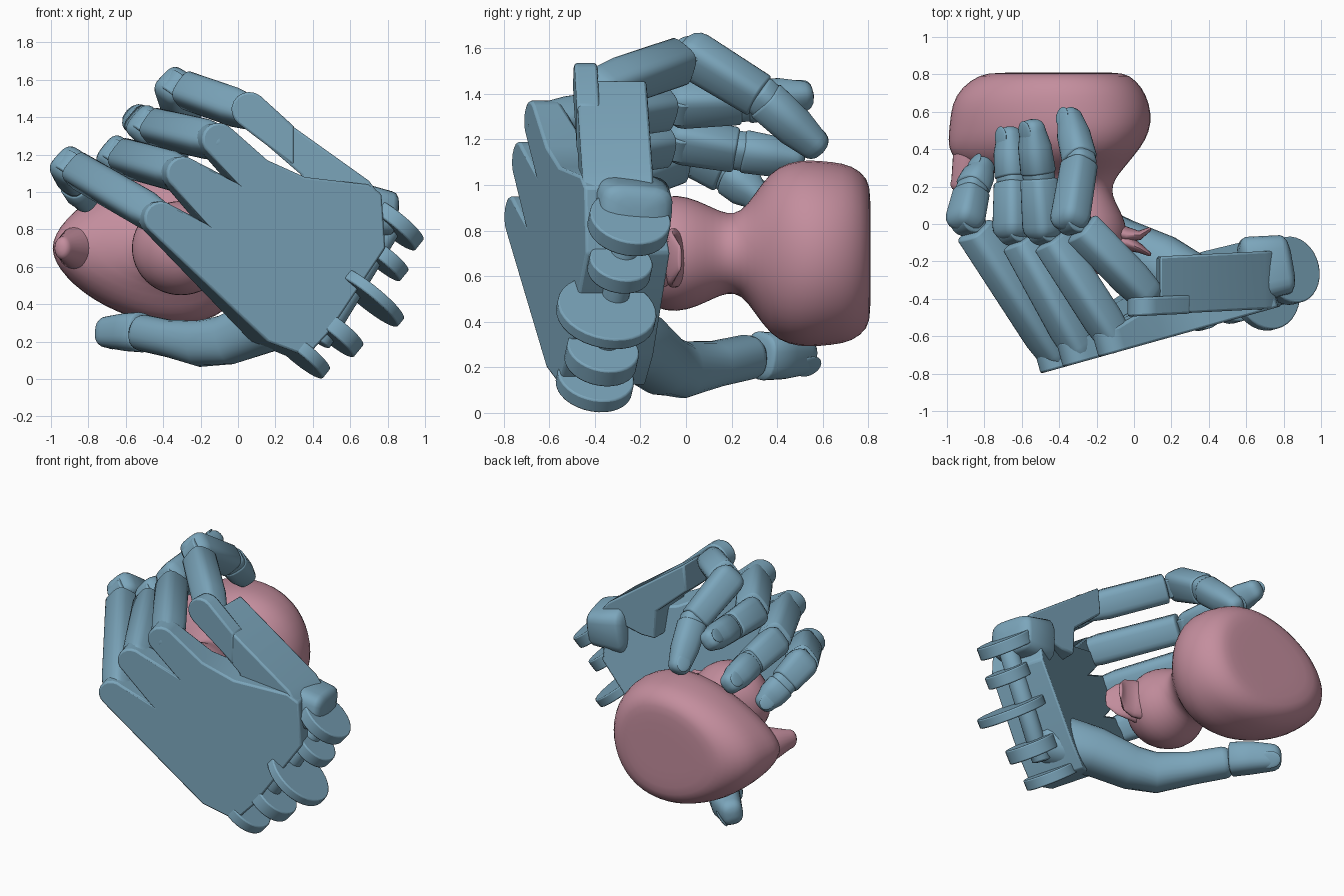
import bpy, bmesh, math
from mathutils import Vector as V, Matrix

if "Cube" in bpy.data.objects:
    bpy.data.objects.remove(bpy.data.objects["Cube"])

def mat(name, c):
    m = bpy.data.materials.new(name)
    m.diffuse_color = (*c, 1)
    m.use_nodes = True
    m.node_tree.nodes["Principled BSDF"].inputs["Base Color"].default_value = m.diffuse_color
    return m

BLUE = mat("blue_plastic", (0.2, 0.38, 0.5))
PINK = mat("pink_rubber", (0.55, 0.27, 0.34))
SIDE = V((0.62, 0.17, 0.77)).normalized()      # hinge axis of knuckles and wrist

def make(name, bm, m, angle=40, bevel=0, subsurf=0):
    bmesh.ops.recalc_face_normals(bm, faces=bm.faces[:])
    me = bpy.data.meshes.new(name)
    bm.to_mesh(me)
    bm.free()
    me.materials.append(m)
    ob = bpy.data.objects.new(name, me)
    bpy.context.collection.objects.link(ob)
    bpy.ops.object.select_all(action='DESELECT')
    bpy.context.view_layer.objects.active = ob
    ob.select_set(True)
    if bevel:
        b = ob.modifiers.new("bevel", 'BEVEL')
        b.width, b.segments, b.limit_method = bevel, 2, 'ANGLE'
    if subsurf:
        s = ob.modifiers.new("smooth", 'SUBSURF')
        s.levels = s.render_levels = subsurf
    bpy.ops.object.shade_smooth_by_angle(angle=math.radians(angle))
    return ob

def skin(rings):
    bm = bmesh.new()
    rows = [[bm.verts.new(p) for p in r] for r in rings]
    n = len(rows[0])
    for a, b in zip(rows, rows[1:]):
        for i in range(n):
            bm.faces.new((a[i], a[(i+1) % n], b[(i+1) % n], b[i]))
    bm.faces.new(rows[0][::-1])
    bm.faces.new(rows[-1])
    return bm

def limb(name, pts, radii, caps=(1, 1), power=2.8, side=SIDE, n=24, m=BLUE):
    """Rounded tube along pts; radii = (half width, half depth) per point."""
    pts = [V(p) for p in pts]
    dirs = [(pts[min(i+1, len(pts)-1)] - pts[max(i-1, 0)]).normalized() for i in range(len(pts))]
    st = []
    steps = [math.radians(a) for a in (84, 65, 45, 22)]
    for a in steps:
        st.append((pts[0] - dirs[0]*radii[0][1]*caps[0]*math.sin(a), dirs[0], radii[0], math.cos(a)**0.7))
    for p, d, r in zip(pts, dirs, radii):
        st.append((p, d, r, 1))
    for a in reversed(steps):
        st.append((pts[-1] + dirs[-1]*radii[-1][1]*caps[1]*math.sin(a), dirs[-1], radii[-1], math.cos(a)**0.7))
    f = lambda v: math.copysign(abs(v)**(2/power), v)
    rings = []
    for p, d, r, k in st:
        s = (side - d*side.dot(d)).normalized()
        u = d.cross(s)
        angles = [2*math.pi*i/n for i in range(n)]
        rings.append([p + s*f(math.cos(t))*r[0]*k + u*f(math.sin(t))*r[1]*k for t in angles])
    return make(name, skin(rings), m)

def nail(name, p, d, r, size):
    s = (SIDE - d*SIDE.dot(d)).normalized()
    out = d.cross(s)
    if out.dot(p - V((-0.4, 0.3, 0.7))) < 0:
        out = -out
    bm = bmesh.new()
    axes = Matrix((s, d, out)).transposed().to_4x4()
    bmesh.ops.create_uvsphere(bm, u_segments=20, v_segments=12, radius=1,
                              matrix=Matrix.Translation(p + out*r) @ axes @ Matrix.Diagonal((*size, 1)))
    make(name, bm, BLUE)

def disc(name, p, r, depth, axis=SIDE):
    bm = bmesh.new()
    rot = V((0, 0, 1)).rotation_difference(axis).to_matrix().to_4x4()
    bmesh.ops.create_cone(bm, cap_ends=True, segments=32, radius1=r, radius2=r, depth=depth,
                          matrix=Matrix.Translation(p) @ rot)
    return make(name, bm, BLUE, bevel=0.008)

def slab(name, outline, back, thick, push=V((-0.27, 0.963, 0)), bevel=0.012):
    """Extrude an (x, z) outline from the back plane inward."""
    outer = [V((x, back(x, z), z)) for x, z in outline]
    return make(name, skin([outer, [p + push*thick(p.x, p.z) for p in outer]]), BLUE, 30, bevel)

def lobe(x, z, r=0.09):
    """Round knuckle end facing the finger direction, right side to left side."""
    mid = math.atan2(0.62, -0.78)
    angles = [mid + math.radians(a) for a in range(-90, 91, 20)]
    return [(x + r*math.cos(a), z + r*math.sin(a)) for a in angles]

# palm: flat back plate with lobed knuckle edge, thicker toward the wrist
plane = lambda x, z: -0.66 + 0.28*x
slab("palm", [(0.16, 0.2), (0.37, 0.12), (0.49, 0.25), (0.79, 0.7), (0.77, 0.99), (0.7, 1.04), (0.36, 1.08),
              (0.16, 1.17)] + lobe(-0.1, 1.28) + [(-0.02, 1.06)] + lobe(-0.29, 1.1) + [(-0.18, 0.84)]
     + lobe(-0.41, 0.86), plane,
     lambda x, z: 0.13 + 0.26*max(0, 0.78*x - 0.62*z + 0.85)/1.05)
# folded side block carrying the first finger
fold = lambda x, z: -0.49 + 0.05*x
slab("side_block", [(0.12, 1.28), (0.14, 1.46), (0.7, 1.06), (0.76, 0.98), (0.45, 0.9), (0.35, 0.9), (0.34, 1.09)],
     fold, lambda x, z: 0.31, V((0, 1, 0)))
slab("side_block_lobe", [(0.3, 1.14), (0.3, 1.35)] + lobe(0.06, 1.44, 0.095), lambda x, z: fold(x, z) - 0.004,
     lambda x, z: 0.1, V((0, 1, 0)))

# fingers: knuckle, middle joint, end joint, tip
fingers = [
    [(0.05, -0.36, 1.43), (-0.34, 0.04, 1.565), (-0.29, 0.34, 1.38), (-0.345, 0.57, 1.17)],
    [(-0.11, -0.6, 1.27), (-0.49, -0.01, 1.355), (-0.51, 0.26, 1.365), (-0.545, 0.52, 1.39)],
    [(-0.3, -0.65, 1.1), (-0.65, -0.01, 1.195), (-0.65, 0.24, 1.15), (-0.67, 0.48, 1.11)],
    [(-0.43, -0.68, 0.87), (-0.9, 0.04, 1.14), (-0.865, 0.19, 1.05), (-0.81, 0.31, 0.95)],
]
for i, f in enumerate(fingers):
    a, b, c, t = [V(p) for p in f]
    ab, bc, ct = (b-a).normalized(), (c-b).normalized(), (t-c).normalized()
    n = f"finger_{i+1}"
    limb(n + "_base", [a, a + ab*0.1, b - ab*0.1], [(0.085, 0.085), (0.096, 0.092), (0.094, 0.092)], (1, 0.2), 3.4)
    disc(n + "_joint", b - ab*0.02, 0.08, 0.12)
    limb(n + "_middle", [b, c - bc*0.03], [(0.1, 0.088), (0.09, 0.085)], (0.9, 0.25), 3.4)
    limb(n + "_end_joint", [c - ct*0.03, c + ct*0.05], [(0.08, 0.075)]*2, (0.3, 0.3), 3)
    limb(n + "_tip", [c + ct*0.02, c*0.4 + t*0.6, t - ct*0.02],
         [(0.09, 0.086), (0.086, 0.08), (0.07, 0.06)], (0.25, 1), 2.6)
    nail(n + "_nail", t - ct*0.02, ct, 0.057, (0.048, 0.06, 0.01))

# thumb: fleshy base, long section and tip
tside = V((0.5, -0.3, 0.8)).normalized()
limb("thumb_base", [(0.36, -0.36, 0.36), (0.14, -0.2, 0.29), (-0.06, -0.1, 0.21), (-0.2, -0.02, 0.19),
                    (-0.36, 0.13, 0.215), (-0.5, 0.27, 0.245)],
     [(0.17, 0.17), (0.15, 0.15), (0.135, 0.13), (0.125, 0.12), (0.1, 0.105), (0.098, 0.1)],
     (0.6, 0.6), 2.3, tside)
td = V((-0.2, 0.22, 0)).normalized()
limb("thumb_tip", [(-0.52, 0.33, 0.25), (-0.6, 0.42, 0.25), (-0.69, 0.5, 0.25)],
     [(0.105, 0.1), (0.1, 0.095), (0.085, 0.075)], (0.2, 0.9), 2.6, tside)
nail("thumb_nail", V((-0.69, 0.5, 0.245)), td, 0.07, (0.055, 0.07, 0.01))

# wrist hinge: lugs stacked along one axis
for i, (p, r, d) in enumerate([((0.83, -0.25, 0.83), 0.18, 0.08), ((0.78, -0.29, 0.64), 0.14, 0.08),
                               ((0.7, -0.35, 0.44), 0.22, 0.06), ((0.52, -0.37, 0.25), 0.16, 0.09),
                               ((0.34, -0.4, 0.135), 0.17, 0.07)]):
    disc(f"wrist_lug_{i+1}", V(p), r, d)
limb("wrist_barrel", [(0.44, -0.37, 0.2), (0.82, -0.25, 0.82)], [(0.06, 0.06)]*2, (0.2, 0.2), 2, V((0, 1, 0)))
limb("wrist_corner", [(0.62, -0.25, 0.9), (0.8, -0.22, 0.88)], [(0.15, 0.18), (0.12, 0.16)], (0.3, 0.3), 4)

# duck body, neck and head: egg-shaped rings (y, x min, x max, half width, taper)
rows = [(0.81, -0.5, -0.2, 0.1, 0.1), (0.81, -0.74, -0.1, 0.26, 0.15), (0.80, -0.83, -0.02, 0.33, 0.15),
        (0.73, -0.93, 0.05, 0.385, 0.2), (0.64, -0.98, 0.09, 0.4, 0.2), (0.54, -0.99, 0.1, 0.405, 0.25),
        (0.45, -1.0, 0.07, 0.39, 0.3), (0.37, -0.99, 0.01, 0.34, 0.4), (0.3, -0.9, -0.05, 0.25, 0.3),
        (0.24, -0.58, -0.1, 0.18, 0.1), (0.18, -0.5, -0.12, 0.175, 0), (0.12, -0.5, -0.1, 0.2, 0),
        (0.05, -0.54, -0.06, 0.235, 0), (-0.04, -0.58, -0.03, 0.262, 0), (-0.13, -0.56, -0.05, 0.245, 0),
        (-0.21, -0.5, -0.1, 0.2, 0), (-0.27, -0.42, -0.18, 0.12, 0), (-0.29, -0.34, -0.26, 0.04, 0)]
rings = []
for y, x0, x1, h, k in rows:
    ring = []
    for i in range(24):
        t = 2*math.pi*i/24
        ring.append(V(((x0+x1)/2 + (x1-x0)/2*math.cos(t), y, 0.7 + h*math.sin(t)*(1 + k*math.cos(t)))))
    rings.append(ring)
make("duck_body", skin(rings), PINK, 60, 0, 1)

# duck tail and parted bill
limb("duck_tail", [(-0.78, 0.48, 0.7), (-0.88, 0.34, 0.7), (-0.93, 0.22, 0.7)],
     [(0.13, 0.11), (0.11, 0.1), (0.065, 0.05)], (1, 1), 2, V((0, 0, 1)), m=PINK)
for name, ys in (("bill_upper", (-0.1, -0.1, -0.13, -0.16)), ("bill_lower", (-0.03, -0.06, -0.06, -0.03))):
    limb(name, list(zip((-0.16, -0.04, 0.03, 0.08), ys, (0.68,)*4)),
         [(0.13, 0.06), (0.13, 0.045), (0.11, 0.025), (0.06, 0.012)], (1, 1), 2, V((0, 0, 1)), m=PINK)
